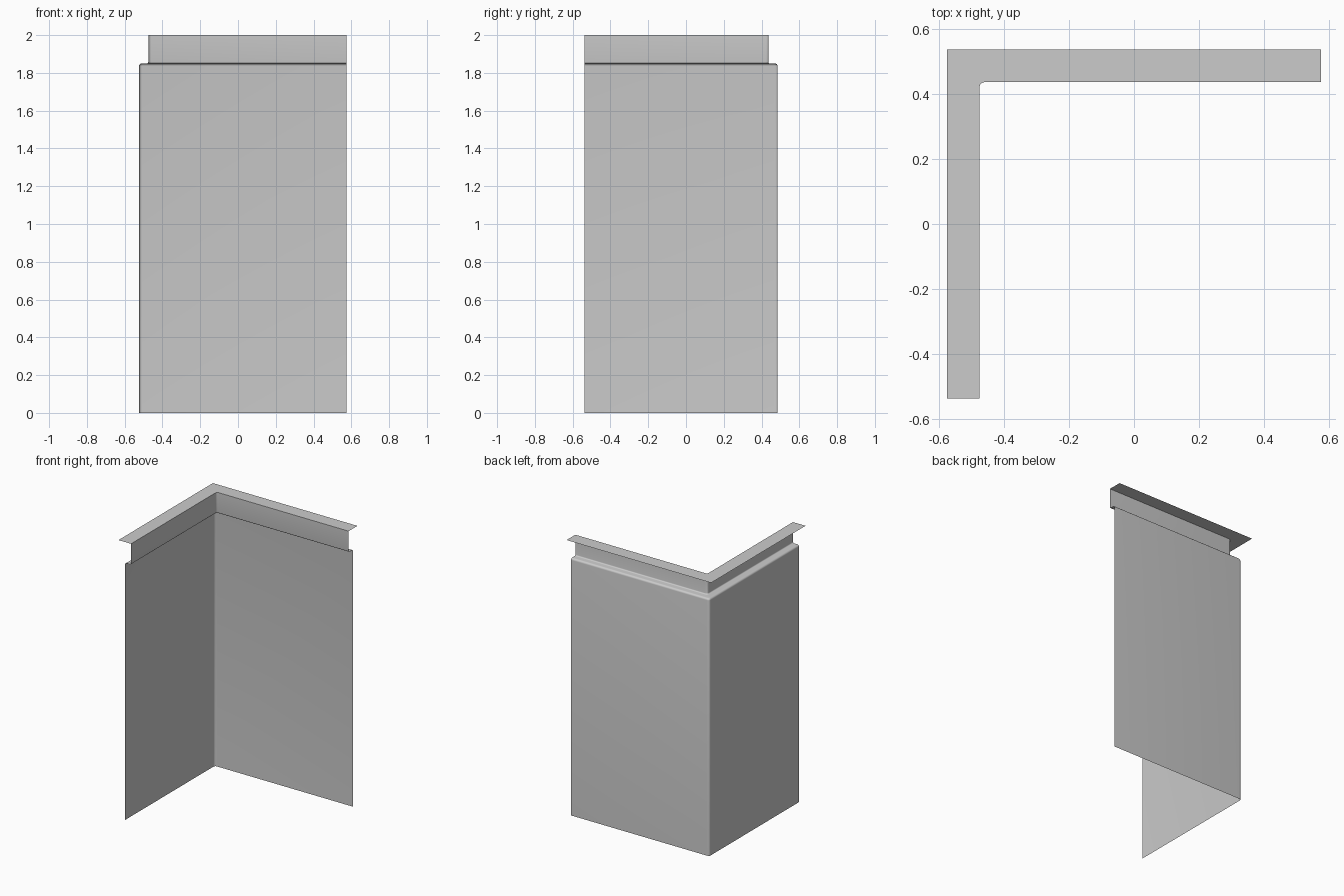
import bpy, bmesh, math

if "Cube" in bpy.data.objects:
    bpy.data.objects.remove(bpy.data.objects["Cube"])

X_IN, Y_IN = -0.475, 0.436      # inner faces of the two arms
X_END, Y_END = 0.575, -0.537    # free ends of the arms


def path(d, r, n=6):
    """L-shaped run offset outward by d, with corner radius r."""
    x, y = X_IN - d, Y_IN + d
    pts = [(x, Y_END)]
    for i in range(n + 1):
        a = math.pi - math.pi / 2 * i / n
        pts.append((x + r + r * math.cos(a), y - r + r * math.sin(a)))
    return pts + [(X_END, y)]


def sweep(name, profile):
    """Loft a sheet through (offset, height, corner radius) points."""
    bm = bmesh.new()
    rows = [[bm.verts.new((x, y, z)) for x, y in path(d, r)] for d, z, r in profile]
    for a, b in zip(rows, rows[1:]):
        for i in range(len(a) - 1):
            bm.faces.new((a[i], b[i], b[i + 1], a[i + 1]))
    bmesh.ops.remove_doubles(bm, verts=bm.verts, dist=1e-5)
    bmesh.ops.recalc_face_normals(bm, faces=bm.faces)
    # sheets face outward (-x side) or upward
    bm.faces.ensure_lookup_table()
    total = sum((f.normal * f.calc_area() for f in bm.faces), start=bm.faces[0].normal * 0)
    if total.z - total.x + total.y < 0:
        bmesh.ops.reverse_faces(bm, faces=bm.faces)
    me = bpy.data.meshes.new(name)
    bm.to_mesh(me)
    bm.free()
    ob = bpy.data.objects.new(name, me)
    bpy.context.collection.objects.link(ob)
    bpy.ops.object.select_all(action='DESELECT')
    ob.select_set(True)
    bpy.context.view_layer.objects.active = ob
    bpy.ops.object.shade_smooth_by_angle(angle=math.radians(35))
    return ob


R = 0.016
LEDGE = 0.049

# wall panel: tall face, rounded shoulder, small cove, recessed neck
profile = [(LEDGE, 0, R)]
for i in range(6):
    a = math.pi / 2 * i / 5
    profile.append((LEDGE - 0.014 + 0.014 * math.cos(a), 1.836 + 0.014 * math.sin(a), R))
for i in range(5):
    a = math.pi / 2 * i / 4
    profile.append((0.008 - 0.008 * math.sin(a), 1.858 - 0.008 * math.cos(a), R))
profile.append((0, 2.0, R))
sweep("corner_wall", profile)

# flat cap strip reaching outward from the top of the neck
sweep("top_flange", [(0, 2.0, R), (0.1, 2.0, 0)])
